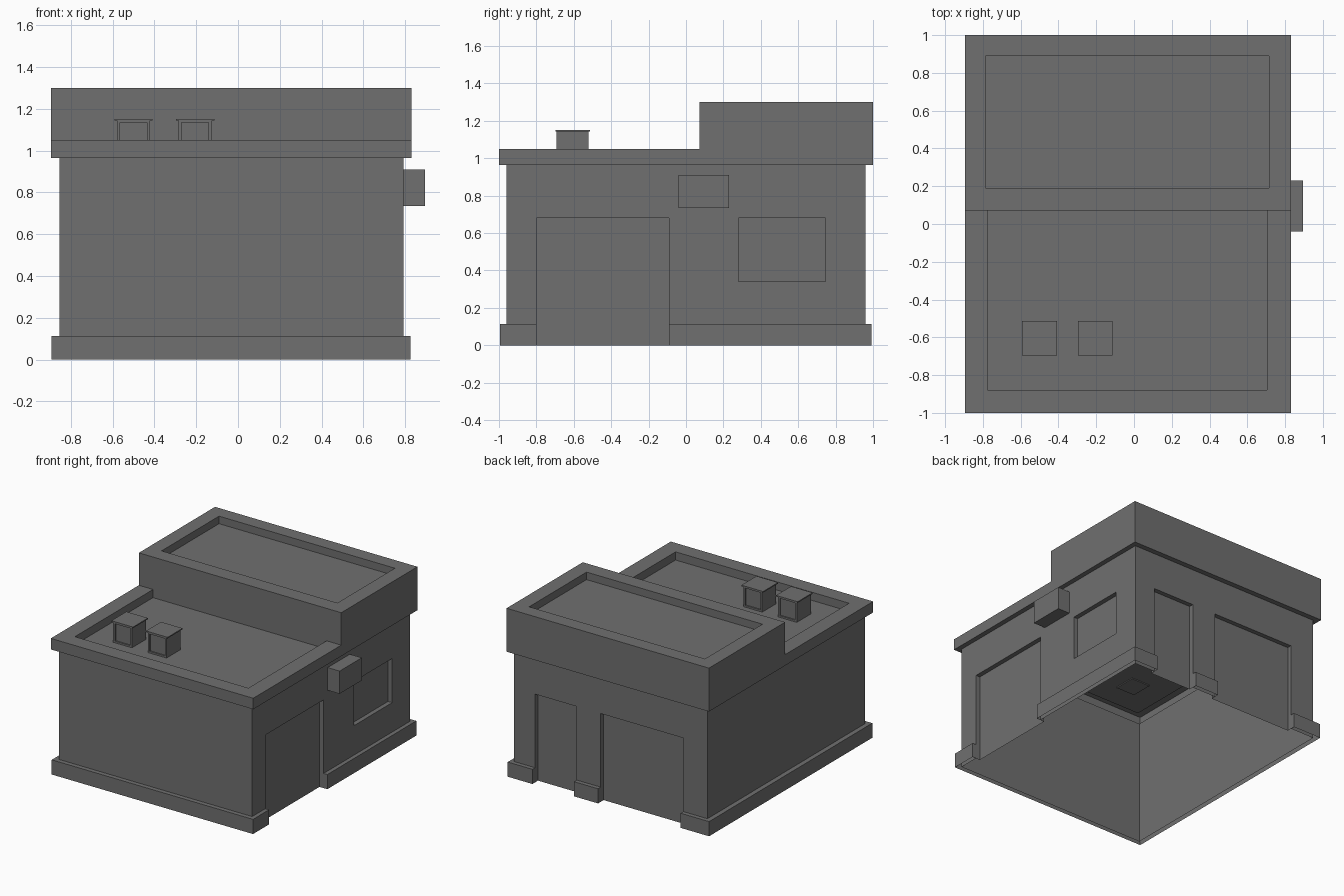
import bpy, bmesh

if "Cube" in bpy.data.objects:
    bpy.data.objects.remove(bpy.data.objects["Cube"])


def prism(name, profile, x0, x1):
    """Extrude a (y, z) profile along x."""
    bm = bmesh.new()
    face = bm.faces.new([bm.verts.new((x0, y, z)) for y, z in profile])
    new = bmesh.ops.extrude_face_region(bm, geom=[face])["geom"]
    for v in new:
        if isinstance(v, bmesh.types.BMVert):
            v.co.x = x1
    bmesh.ops.recalc_face_normals(bm, faces=bm.faces)
    mesh = bpy.data.meshes.new(name)
    bm.to_mesh(mesh)
    bm.free()
    obj = bpy.data.objects.new(name, mesh)
    bpy.context.collection.objects.link(obj)
    return obj


def box(name, x, y, z):
    return prism(name, [(y[0], z[0]), (y[1], z[0]), (y[1], z[1]), (y[0], z[1])], *x)


def cut(obj, ranges):
    """Subtract boxes given as (x, y, z) ranges."""
    for r in ranges:
        cutter = box("cutter", *r)
        cutter.hide_render = True
        mod = obj.modifiers.new("cut", 'BOOLEAN')
        mod.operation, mod.object, mod.solver = 'DIFFERENCE', cutter, 'EXACT'
        bpy.context.view_layer.objects.active = obj
        bpy.ops.object.modifier_apply(modifier=mod.name)
        bpy.data.objects.remove(cutter)


def open_faces(obj, heights, rim=0):
    """Delete horizontal faces at the given heights, keeping an optional rim."""
    bm = bmesh.new()
    bm.from_mesh(obj.data)
    faces = [f for f in bm.faces if abs(f.normal.z) > 0.9
             and any(abs(f.calc_center_median().z - h) < 0.002 for h in heights)]
    if rim:
        bmesh.ops.inset_region(bm, faces=faces, thickness=rim, use_even_offset=True)
    bmesh.ops.delete(bm, geom=faces, context='FACES')
    bm.to_mesh(obj.data)
    bm.free()


WX, WY, EAVE, DEPTH = (-0.855, 0.793), (-0.96, 0.96), 0.965, 0.035

# door and window openings: right side, then back
side = (WX[1] - DEPTH, 1.2)
rear = (WY[1] - DEPTH, 1.2)
doors = [(side, (-0.80, -0.09), (-0.1, 0.68)),
         ((0.26, 0.615), rear, (-0.1, 0.68)),
         ((-0.65, 0.055), rear, (-0.1, 0.68))]
window = (side, (0.28, 0.745), (0.34, 0.68))

# walls: thin shell, open below
walls = box("walls", WX, WY, (0, EAVE))
cut(walls, doors + [window])
open_faces(walls, (0, EAVE))

# plinth ring with gaps at the doors, open below
plinth = box("plinth", (-0.892, 0.825), (-0.995, 0.993), (0, 0.113))
cut(plinth, [(WX, WY, (-0.1, 0.3))] + doors)
open_faces(plinth, (0,))

# stepped roof with two sunken decks
roof = prism("stepped_roof", [(-1, EAVE), (1, EAVE), (1, 1.3), (0.072, 1.3),
                              (0.072, 1.05), (-1, 1.05)], -0.896, 0.83)
cut(roof, [((-0.775, 0.705), (-0.88, 0.072), (0.987, 1.2)),
           ((-0.785, 0.715), (0.19, 0.89), (1.242, 1.5))])
open_faces(roof, (EAVE,), rim=0.04)

# wall-mounted unit
box("wall_unit", (0.79, 0.895), (-0.04, 0.23), (0.735, 0.91))

# roof vents with framed faces and flat lids
for i, cx in enumerate((-0.5, -0.205), 1):
    x, y = (cx - 0.08, cx + 0.08), (-0.692, -0.521)
    body = box(f"vent_body_{i}", x, y, (0.98, 1.143))
    inner = (cx - 0.065, cx + 0.065)
    cut(body, [(inner, (y[0] - 0.1, y[0] + 0.01), (1.0, 1.133)),
               (inner, (y[1] - 0.01, y[1] + 0.1), (1.0, 1.133))])
    box(f"vent_lid_{i}", (cx - 0.092, cx + 0.092), (-0.697, -0.514), (1.143, 1.152))

# dark grey finish on every part
dark = bpy.data.materials.new("dark_grey")
dark.diffuse_color = (0.16, 0.16, 0.16, 1)
dark.use_nodes = True
dark.node_tree.nodes["Principled BSDF"].inputs["Base Color"].default_value = dark.diffuse_color
for obj in bpy.context.collection.objects:
    obj.data.materials.clear()
    obj.data.materials.append(dark)
